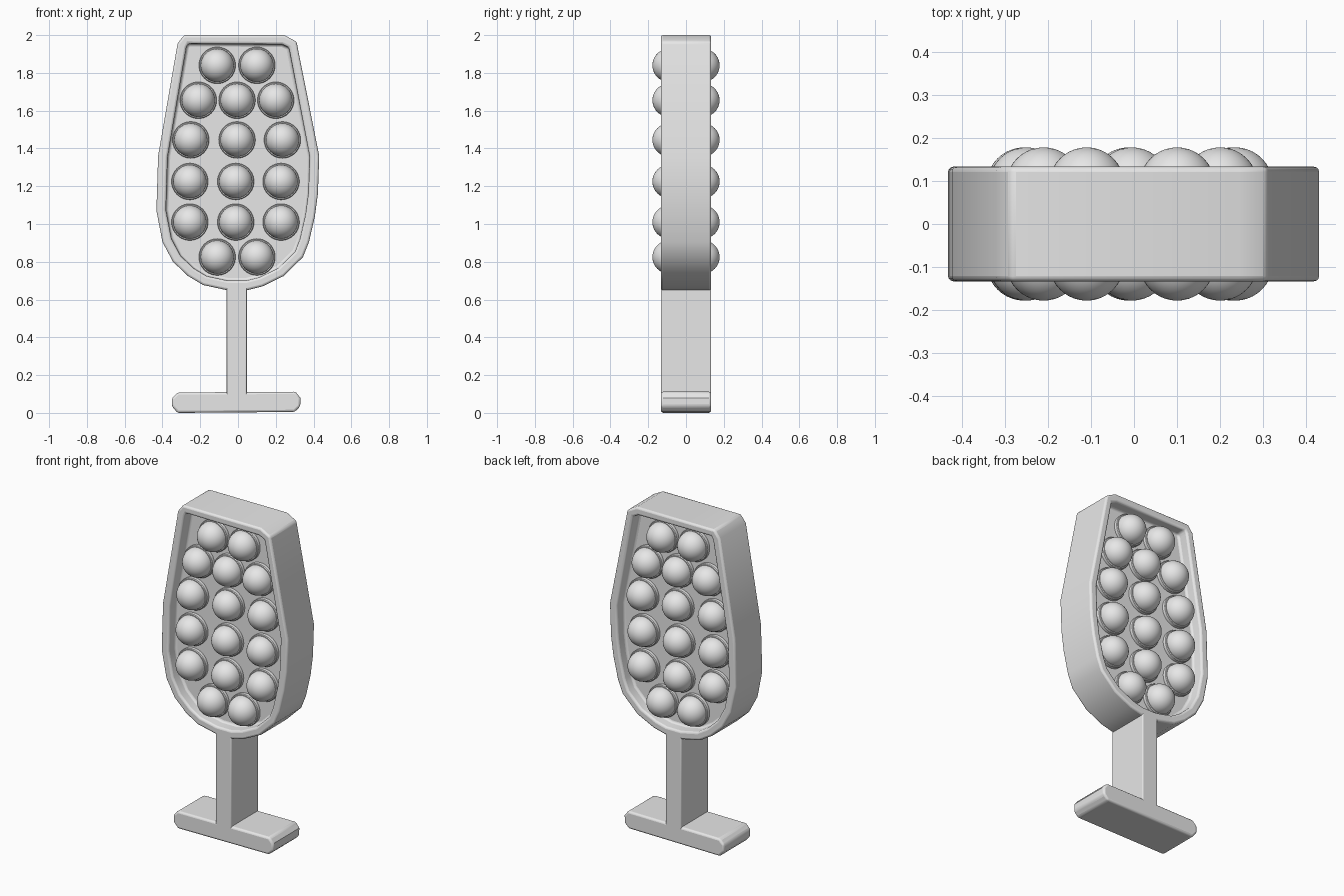
import bpy
import bmesh
from math import radians, sin, cos, pi
from mathutils import Matrix, Vector

cube = bpy.data.objects.get("Cube")
if cube:
    bpy.data.objects.remove(cube, do_unlink=True)

HALF_DEPTH = 0.133
PANEL_Y = 0.065

grey = bpy.data.materials.new("light grey")
grey.use_nodes = True
grey.diffuse_color = (0.8, 0.8, 0.8, 1)
grey.node_tree.nodes["Principled BSDF"].inputs["Base Color"].default_value = (0.8, 0.8, 0.8, 1)


def make_object(name, mesh):
    obj = bpy.data.objects.new(name, mesh)
    bpy.context.collection.objects.link(obj)
    return obj


def smooth(obj, angle):
    bpy.ops.object.select_all(action='DESELECT')
    obj.select_set(True)
    bpy.context.view_layer.objects.active = obj
    bpy.ops.object.shade_smooth_by_angle(angle=radians(angle))


def slab(name, outline, bevel, recess=False):
    """Extrude an x-z outline through the depth, optionally recessing both faces."""
    bm = bmesh.new()
    front = bm.faces.new([bm.verts.new((x, -HALF_DEPTH, z)) for x, z in outline])
    ext = bmesh.ops.extrude_face_region(bm, geom=[front])["geom"]
    back = next(g for g in ext if isinstance(g, bmesh.types.BMFace))
    bmesh.ops.translate(bm, verts=back.verts, vec=(0, 2 * HALF_DEPTH, 0))
    if not front.is_valid or len([f for f in bm.faces if len(f.verts) == len(outline)]) < 2:
        bm.faces.new([v for v in bm.verts if v.co.y < 0])
    bmesh.ops.recalc_face_normals(bm, faces=bm.faces)
    if recess:
        for face in [f for f in bm.faces if abs(f.normal.y) > 0.9]:
            side = 1 if face.normal.y > 0 else -1
            bmesh.ops.inset_region(bm, faces=[face], thickness=0.05)
            bmesh.ops.inset_region(bm, faces=[face], thickness=0.003)
            for v in face.verts:
                v.co.y = side * PANEL_Y
    mesh = bpy.data.meshes.new(name)
    bm.to_mesh(mesh)
    bm.free()
    mesh.materials.append(grey)
    obj = make_object(name, mesh)
    smooth(obj, 35)
    mod = obj.modifiers.new("soft edges", 'BEVEL')
    mod.width = bevel
    mod.segments = 3
    mod.limit_method = 'ANGLE'
    mod.angle_limit = radians(40)
    return obj


# Glass bowl with a raised rim around a sunken panel on both sides
bowl = [(-0.286, 2.0), (-0.32, 1.955), (-0.423, 1.36), (-0.432, 1.07), (-0.40, 0.905),
        (-0.344, 0.80), (-0.265, 0.725), (-0.185, 0.677), (-0.06, 0.65), (0.05, 0.65),
        (0.13, 0.67), (0.243, 0.725), (0.344, 0.825), (0.376, 0.905), (0.407, 1.04),
        (0.423, 1.16), (0.43, 1.36), (0.31, 1.965), (0.245, 2.0)]
slab("bowl", bowl, 0.012, recess=True)

# Stem and foot
slab("stem", [(-0.06, 0.08), (0.047, 0.08), (0.047, 0.67), (-0.06, 0.67)], 0.006)
foot = [(-0.32, 0.0), (0.30, 0.005), (0.33, 0.035), (0.33, 0.08), (0.305, 0.112),
        (-0.32, 0.108), (-0.35, 0.078), (-0.35, 0.035)]
slab("foot", foot, 0.012)

# Bubble: a dome on a low round collar, turned around the y axis
collar, radius, centre = 0.097, 0.088, 0.09
profile = [(collar, PANEL_Y - 0.005), (collar, centre - 0.006), (collar - 0.004, centre - 0.002),
           (radius, centre - 0.002)]
STEPS, SIDES = 10, 40
profile += [(radius * cos(i * pi / 2 / STEPS), centre + radius * sin(i * pi / 2 / STEPS))
            for i in range(STEPS)]
bm = bmesh.new()
rings = [[bm.verts.new((r * cos(2 * pi * k / SIDES), -y, r * sin(2 * pi * k / SIDES)))
          for k in range(SIDES)] for r, y in profile]
for a, b in zip(rings, rings[1:]):
    for k in range(SIDES):
        n = (k + 1) % SIDES
        bm.faces.new((a[k], a[n], b[n], b[k]))
tip = bm.verts.new((0, -(centre + radius), 0))
for k in range(SIDES):
    bm.faces.new((rings[-1][k], rings[-1][(k + 1) % SIDES], tip))
bmesh.ops.recalc_face_normals(bm, faces=bm.faces)
if tip.link_faces[0].normal.y > 0:
    bmesh.ops.reverse_faces(bm, faces=bm.faces)
front_bubble = bpy.data.meshes.new("front_bubble")
bm.to_mesh(front_bubble)
bmesh.ops.scale(bm, verts=bm.verts, vec=(1, -1, 1))
bmesh.ops.reverse_faces(bm, faces=bm.faces)
back_bubble = bpy.data.meshes.new("back_bubble")
bm.to_mesh(back_bubble)
bm.free()

# Rows of bubbles on the front and back panels
rows = [(1.84, (-0.11, 0.10)), (1.655, (-0.21, -0.005, 0.20)), (1.445, (-0.25, -0.005, 0.235)),
        (1.225, (-0.255, -0.012, 0.228)), (1.01, (-0.255, -0.012, 0.228)), (0.825, (-0.11, 0.10))]
for mesh in (front_bubble, back_bubble):
    mesh.materials.append(grey)
    for r, (z, xs) in enumerate(rows):
        for c, x in enumerate(xs):
            bubble = make_object(f"{mesh.name}_{r + 1}_{c + 1}", mesh)
            bubble.location = (x, 0, z)
    for poly in mesh.polygons:
        poly.use_smooth = True
    mesh.set_sharp_from_angle(angle=radians(40))
